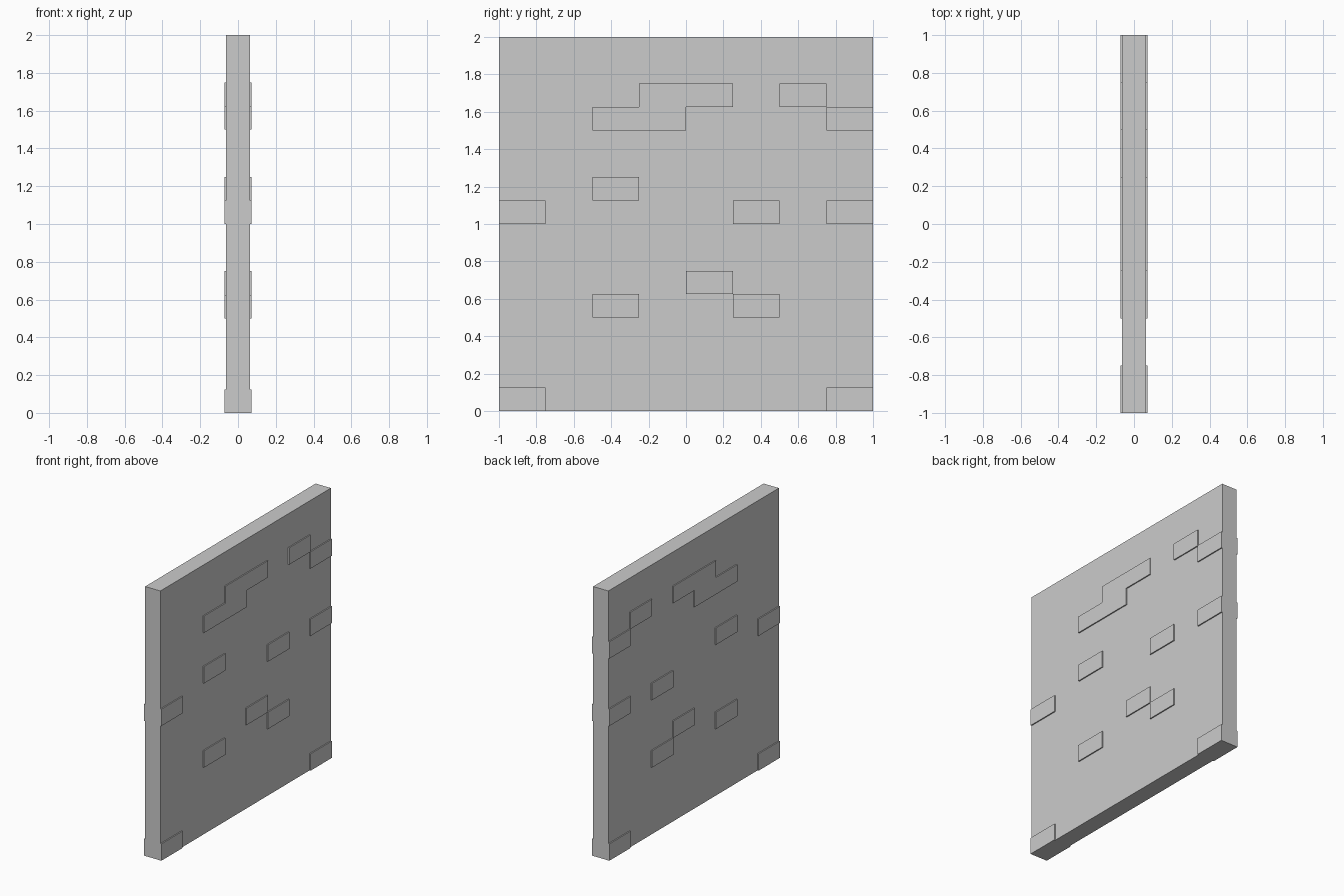
import bpy

if "Cube" in bpy.data.objects:
    bpy.data.objects.remove(bpy.data.objects["Cube"])

def box(name, lo, hi):
    size = [b - a for a, b in zip(lo, hi)]
    mid = [(a + b) / 2 for a, b in zip(lo, hi)]
    bpy.ops.mesh.primitive_cube_add(size=1, location=mid)
    ob = bpy.context.object
    ob.name = name
    ob.scale = size
    bpy.ops.object.transform_apply(location=False, rotation=False, scale=True)
    return ob

# Wall slab
box("wall_slab", (-0.0625, -1, 0), (0.0625, 1, 2))

# Raised bricks run through the wall and stand proud on both faces.
# Each course: bottom height -> left edges (y) of its bricks
BRICK_W, BRICK_H, HALF_DEPTH = 0.25, 0.125, 0.071
courses = {
    0.0: (-1, 0.75),
    0.5: (-0.5, 0.25),
    0.625: (0,),
    1.0: (-1, 0.25, 0.75),
    1.125: (-0.5,),
    1.5: (-0.5, -0.25, 0.75),
    1.625: (-0.25, 0, 0.5),
}
for z, lefts in courses.items():
    for y in lefts:
        box("brick", (-HALF_DEPTH, y, z), (HALF_DEPTH, y + BRICK_W, z + BRICK_H))
